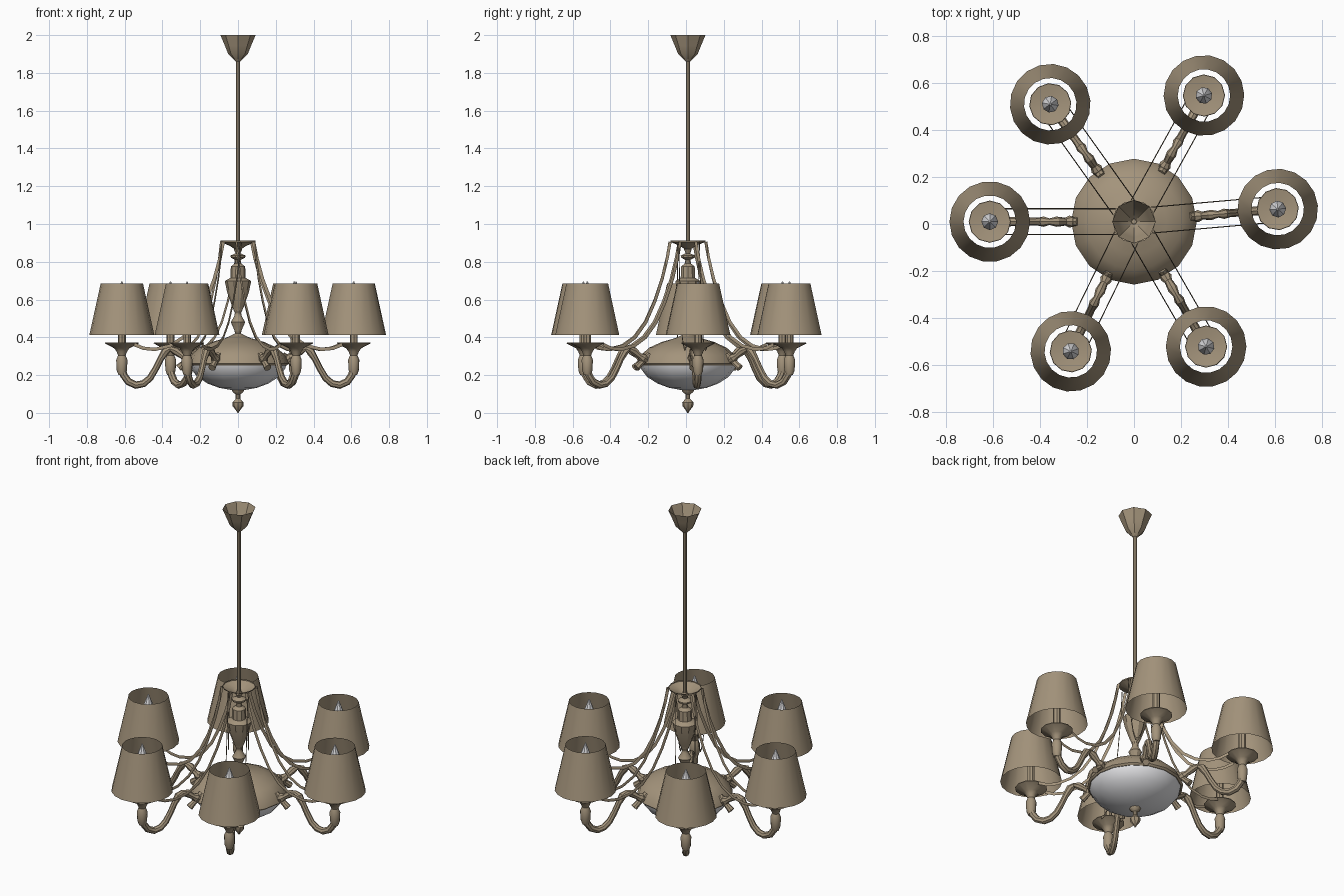
import bpy, bmesh, math
from mathutils import Vector, Matrix

if "Cube" in bpy.data.objects:
    bpy.data.objects.remove(bpy.data.objects["Cube"], do_unlink=True)


def material(name, rgb):
    mat = bpy.data.materials.new(name)
    mat.use_nodes = True
    mat.diffuse_color = (*rgb, 1)
    mat.node_tree.nodes["Principled BSDF"].inputs["Base Color"].default_value = (*rgb, 1)
    return mat


BRONZE = material("antique bronze", (0.37, 0.295, 0.2))
GLASS = material("white glass", (0.8, 0.8, 0.82))
HUB = Vector((0, 0.01, 0))
ARM_REACH = 0.615
parts = []


def finish(name, bm, mat, matrix):
    bmesh.ops.recalc_face_normals(bm, faces=bm.faces)
    mesh = bpy.data.meshes.new(name)
    bm.to_mesh(mesh)
    bm.free()
    mesh.materials.append(mat)
    obj = bpy.data.objects.new(name, mesh)
    obj.matrix_world = matrix
    bpy.context.collection.objects.link(obj)
    parts.append(obj)
    return obj


def skin(bm, rings, cap):
    """Join successive vertex rings with quads."""
    n = len(rings[0])
    for a, b in zip(rings, rings[1:]):
        for i in range(n):
            j = (i + 1) % n
            bm.faces.new((a[i], a[j], b[j], b[i]))
    if cap:
        bm.faces.new(rings[0])
        bm.faces.new(rings[-1])


def lathe(name, profile, mat, sides=12, matrix=Matrix.Translation(HUB), cap=False):
    """Revolve (radius, height) points about z."""
    bm = bmesh.new()
    rings = []
    for r, z in profile:
        rings.append([bm.verts.new((r * math.cos(t), r * math.sin(t), z))
                      for t in (math.tau * i / sides for i in range(sides))])
    skin(bm, rings, cap)
    return finish(name, bm, mat, matrix)


def sweep(name, path, matrix, sides=8, flat=1.0, offset=0.0):
    """Sweep an ellipse along (x, z, radius) points in a vertical plane."""
    bm = bmesh.new()
    pts = [Vector((x, offset, z)) for x, z, _ in path]
    rings = []
    for i, p in enumerate(pts):
        tangent = (pts[min(i + 1, len(pts) - 1)] - pts[max(i - 1, 0)]).normalized()
        side = Vector((0, 1, 0))
        normal = tangent.cross(side)
        rad = path[i][2]
        rings.append([bm.verts.new(p + rad * (normal * math.cos(t) + side * flat * math.sin(t)))
                      for t in (math.tau * k / sides for k in range(sides))])
    skin(bm, rings, True)
    return finish(name, bm, BRONZE, matrix)


# Ceiling canopy, rod and crown
lathe("ceiling_canopy", [(0.012, 1.86), (0.052, 1.9), (0.07, 1.945), (0.093, 2.0)], BRONZE, 8)
lathe("hanging_rod", [(0.011, 0.86), (0.011, 1.88)], BRONZE, 8, cap=True)
lathe("crown", [(0.014, 0.865), (0.045, 0.885), (0.092, 0.905), (0.092, 0.912)], BRONZE, 12)

# Turned central column
lathe("column", [(0.012, 0.88), (0.022, 0.865), (0.012, 0.845), (0.04, 0.833), (0.038, 0.822),
                 (0.014, 0.81), (0.018, 0.79), (0.038, 0.775), (0.04, 0.715), (0.07, 0.698),
                 (0.058, 0.64), (0.03, 0.56), (0.017, 0.53), (0.018, 0.515), (0.038, 0.48),
                 (0.018, 0.435), (0.016, 0.42), (0.04, 0.408)], BRONZE, 10)

# Central dish, glass bowl and finial
lathe("dish", [(0.03, 0.412), (0.07, 0.395), (0.14, 0.375), (0.205, 0.345), (0.25, 0.305),
               (0.268, 0.262), (0.258, 0.252)], BRONZE, 16, cap=True)
lathe("glass_bowl", [(0.256, 0.258), (0.25, 0.235), (0.215, 0.19), (0.16, 0.155),
                     (0.1, 0.133), (0.03, 0.12)], GLASS, 16, cap=True)
lathe("finial", [(0.034, 0.124), (0.028, 0.11), (0.012, 0.098), (0.012, 0.075), (0.03, 0.055),
                 (0.028, 0.035), (0.012, 0.015), (0.003, 0.0)], BRONZE, 8, cap=True)

# Shared outlines for the repeated arm parts
arm_path = [(0.2, 0.25, 0.014), (0.25, 0.277, 0.018), (0.275, 0.29, 0.026), (0.295, 0.302, 0.016),
            (0.33, 0.328, 0.022), (0.36, 0.34, 0.014), (0.385, 0.325, 0.022), (0.41, 0.285, 0.017),
            (0.435, 0.235, 0.017), (0.465, 0.185, 0.018), (0.5, 0.155, 0.019), (0.54, 0.147, 0.02),
            (0.58, 0.165, 0.02), (0.605, 0.2, 0.02), (0.615, 0.235, 0.022)]
ribbon_path = [(0.078, 0.905, 0.009), (0.095, 0.82, 0.009), (0.125, 0.71, 0.009),
               (0.17, 0.59, 0.009), (0.225, 0.48, 0.009), (0.29, 0.4, 0.009),
               (0.36, 0.355, 0.009), (0.44, 0.336, 0.009), (0.5, 0.342, 0.009), (0.55, 0.362, 0.009)]
collar_path = [(0.235, 0.305, 0.02), (0.25, 0.293, 0.02), (0.26, 0.286, 0.015),
               (0.295, 0.255, 0.017), (0.315, 0.238, 0.02)]
cup = [(0.018, 0.2), (0.027, 0.225), (0.03, 0.28), (0.02, 0.305), (0.028, 0.325), (0.04, 0.342),
       (0.09, 0.368), (0.088, 0.373), (0.02, 0.362)]
candle = [(0.021, 0.355), (0.021, 0.54)]
bulb = [(0.018, 0.535), (0.035, 0.565), (0.036, 0.59), (0.026, 0.635), (0.003, 0.695)]
shade = [(0.172, 0.412), (0.112, 0.685)]

# Six lamp arms with slightly uneven spacing
for n, angle in enumerate((5, 61, 125.5, 180, 244, 300), 1):
    turn = Matrix.Translation(HUB) @ Matrix.Rotation(math.radians(angle), 4, "Z")
    lamp = turn @ Matrix.Translation((ARM_REACH, 0, 0))
    sweep(f"arm_{n}", arm_path, turn)
    sweep(f"arm_collar_{n}", collar_path, turn)
    for label, y in (("left", 0.055), ("right", -0.055)):
        sweep(f"{label}_ribbon_{n}", ribbon_path, turn, 4, 0.25, y)
    lathe(f"cup_{n}", cup, BRONZE, 12, lamp, True)
    lathe(f"candle_{n}", candle, BRONZE, 8, lamp, True)
    lathe(f"bulb_{n}", bulb, GLASS, 8, lamp, True)
    lathe(f"lamp_shade_{n}", shade, BRONZE, 18, lamp)

# Smooth rounded surfaces while keeping turned edges crisp
bpy.ops.object.select_all(action="DESELECT")
for obj in parts:
    obj.select_set(True)
bpy.context.view_layer.objects.active = parts[0]
bpy.ops.object.shade_smooth_by_angle(angle=math.radians(32))
